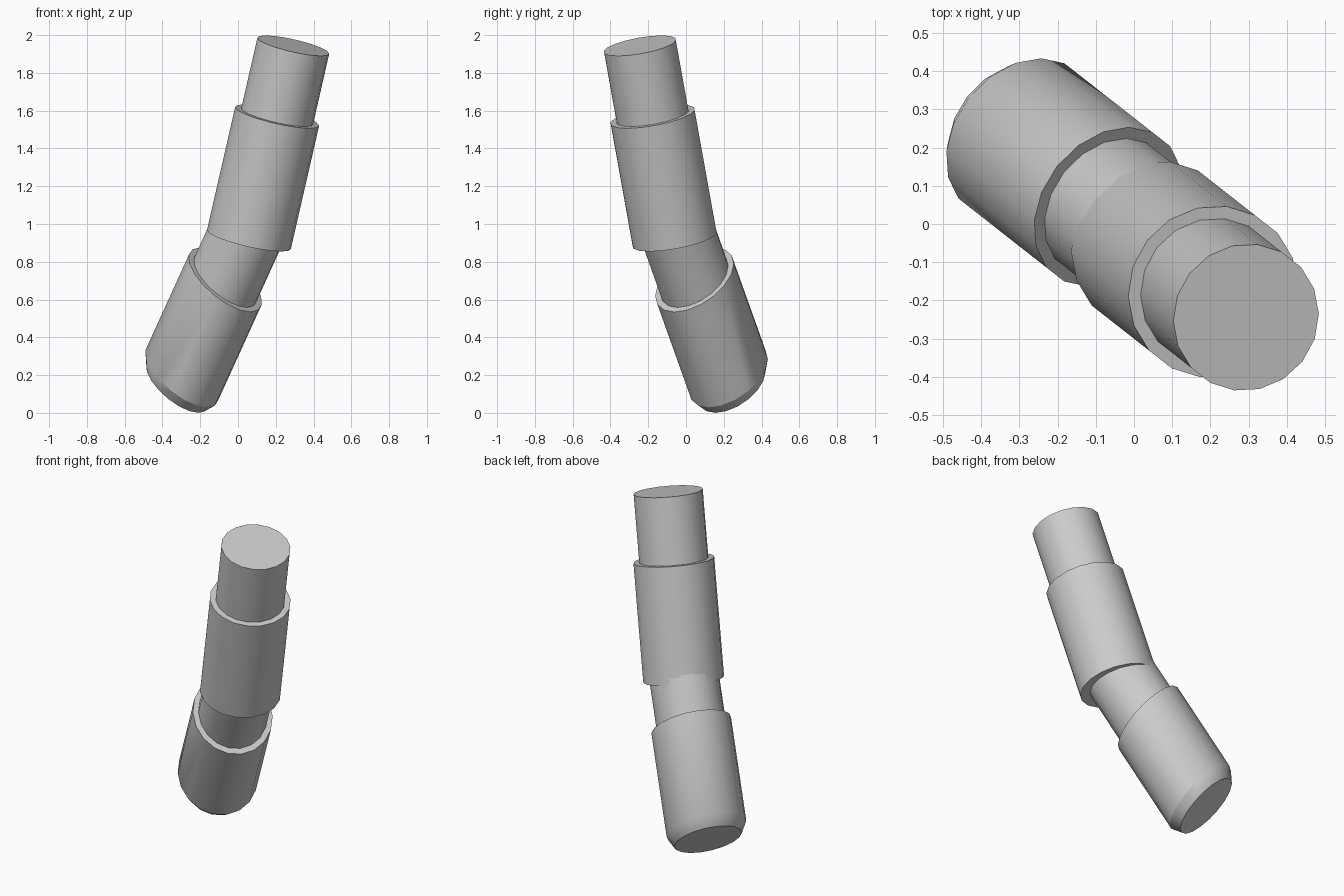
import bpy, bmesh
from math import sin, cos, pi, radians
from mathutils import Vector

cube = bpy.data.objects.get("Cube")
if cube:
    bpy.data.objects.remove(cube)

grey = bpy.data.materials.new("plain_grey")
grey.use_nodes = True
COLOUR = (0.6, 0.6, 0.6, 1)
grey.diffuse_color = COLOUR
grey.node_tree.nodes["Principled BSDF"].inputs["Base Color"].default_value = COLOUR

SIDES = 18
AZIMUTH = radians(-38.1)          # every part leans in this heading
LEAN = Vector((cos(AZIMUTH), sin(AZIMUTH), 0))
ACROSS = Vector((-sin(AZIMUTH), cos(AZIMUTH), 0))


def rod(name, origin, slope, cut_tilt, profile, stretch=1.0):
    """Rod along a leaning axis; profile holds (rise in z, radius) rings cut at a tilt."""
    axis = LEAN * slope + Vector((0, 0, 1))
    down = (LEAN * cos(cut_tilt) - Vector((0, 0, sin(cut_tilt)))) * stretch
    bm = bmesh.new()
    rings = []
    for rise, radius in profile:
        centre = Vector(origin) + axis * rise
        rings.append([bm.verts.new(centre + radius * (down * cos(a) + ACROSS * sin(a)))
                      for a in (2 * pi * i / SIDES for i in range(SIDES))])
    for low, high in zip(rings, rings[1:]):
        for i in range(SIDES):
            j = (i + 1) % SIDES
            bm.faces.new((low[i], low[j], high[j], high[i]))
    bm.faces.new(rings[0][::-1])
    bm.faces.new(rings[-1])
    bmesh.ops.recalc_face_normals(bm, faces=bm.faces)
    mesh = bpy.data.meshes.new(name)
    bm.to_mesh(mesh)
    bm.free()
    mesh.materials.append(grey)
    obj = bpy.data.objects.new(name, mesh)
    bpy.context.collection.objects.link(obj)
    bpy.ops.object.select_all(action='DESELECT')
    obj.select_set(True)
    bpy.context.view_layer.objects.active = obj
    bpy.ops.object.shade_smooth_by_angle(angle=radians(30))
    return obj


# Upper half: straight-cut sleeve with a thinner shaft out of its top
UPPER = (0.058, -0.06, 0.918)
rod("upper_sleeve", UPPER, 0.291, radians(16.2), [(0, 0.228), (0.652, 0.228)])
rod("upper_shaft", UPPER, 0.291, radians(16.2), [(0.1, 0.195), (1.026, 0.195)])

# Lower half: obliquely cut sleeve with a chamfered foot, and the neck joining both
LOWER = (-0.297, 0.225, 0.2)
rod("lower_sleeve", LOWER, 0.578, radians(45),
    [(-0.055, 0.193), (0, 0.228), (0.505, 0.228)], 1.06)
rod("neck", LOWER, 0.578, radians(45), [(0.4, 0.196), (0.92, 0.196)], 1.06)
